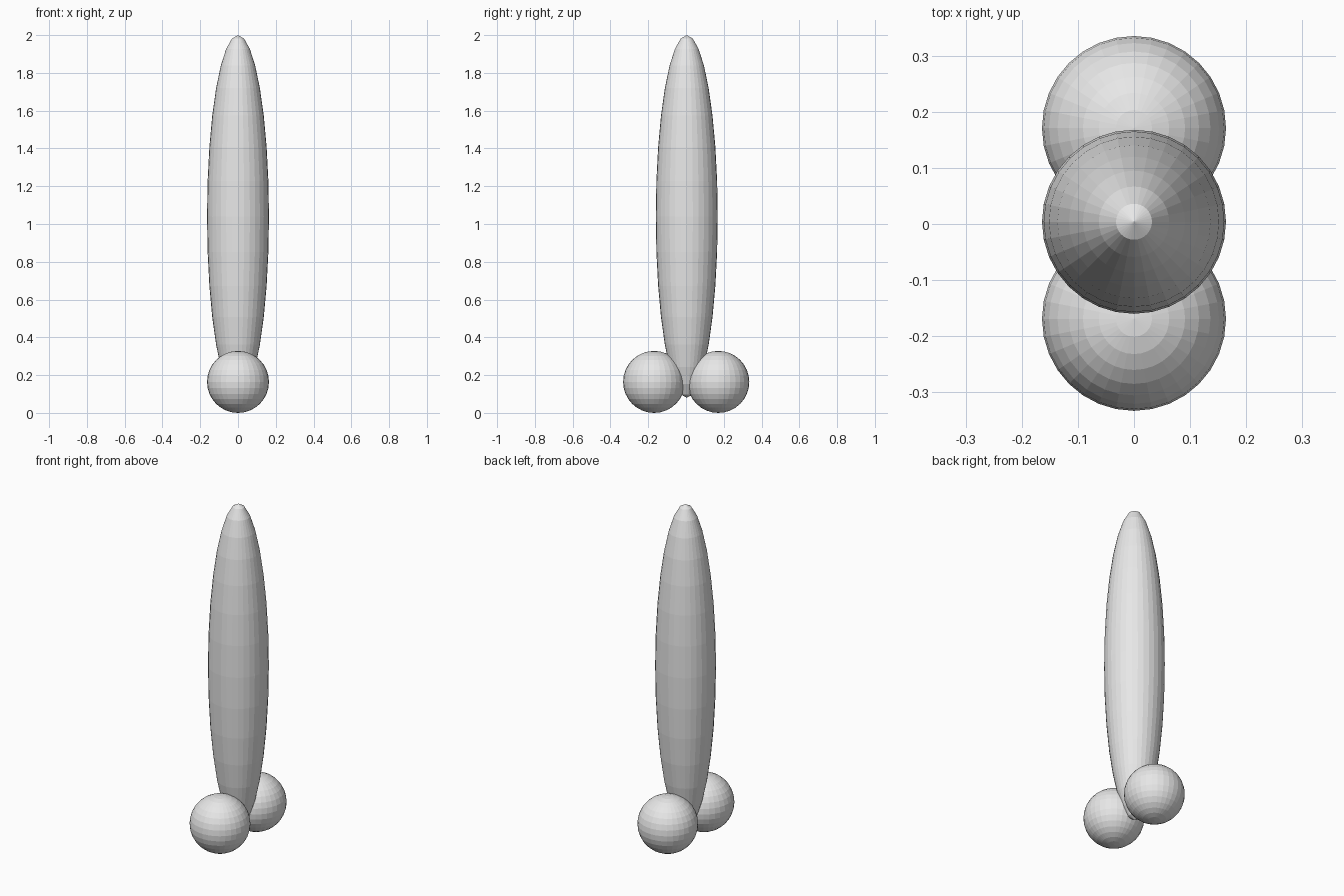
import bpy

cube = bpy.data.objects.get("Cube")
if cube:
    bpy.data.objects.remove(cube, do_unlink=True)

# Single light grey material
grey = bpy.data.materials.new("light_grey")
grey.use_nodes = True
colour = (0.8, 0.8, 0.8, 1.0)
grey.diffuse_color = colour
grey.node_tree.nodes["Principled BSDF"].inputs["Base Color"].default_value = colour

RADIUS = 0.164


def ellipsoid(name, location, half_height):
    """Flat-shaded round solid with the shared radius and its own height."""
    bpy.ops.mesh.primitive_uv_sphere_add(
        segments=32, ring_count=16, radius=1, location=location)
    obj = bpy.context.object
    obj.name = obj.data.name = name
    obj.scale = (RADIUS, RADIUS, half_height)
    bpy.ops.object.transform_apply(location=False, rotation=False, scale=True)
    obj.data.materials.append(grey)
    return obj


# Tall tapered body
ellipsoid("tall_body", (0, 0.004, 1.04), 0.96)

# Round balls at the foot, front and back
ellipsoid("front_ball", (0, -0.169, RADIUS), RADIUS)
ellipsoid("back_ball", (0, 0.171, RADIUS), RADIUS)
